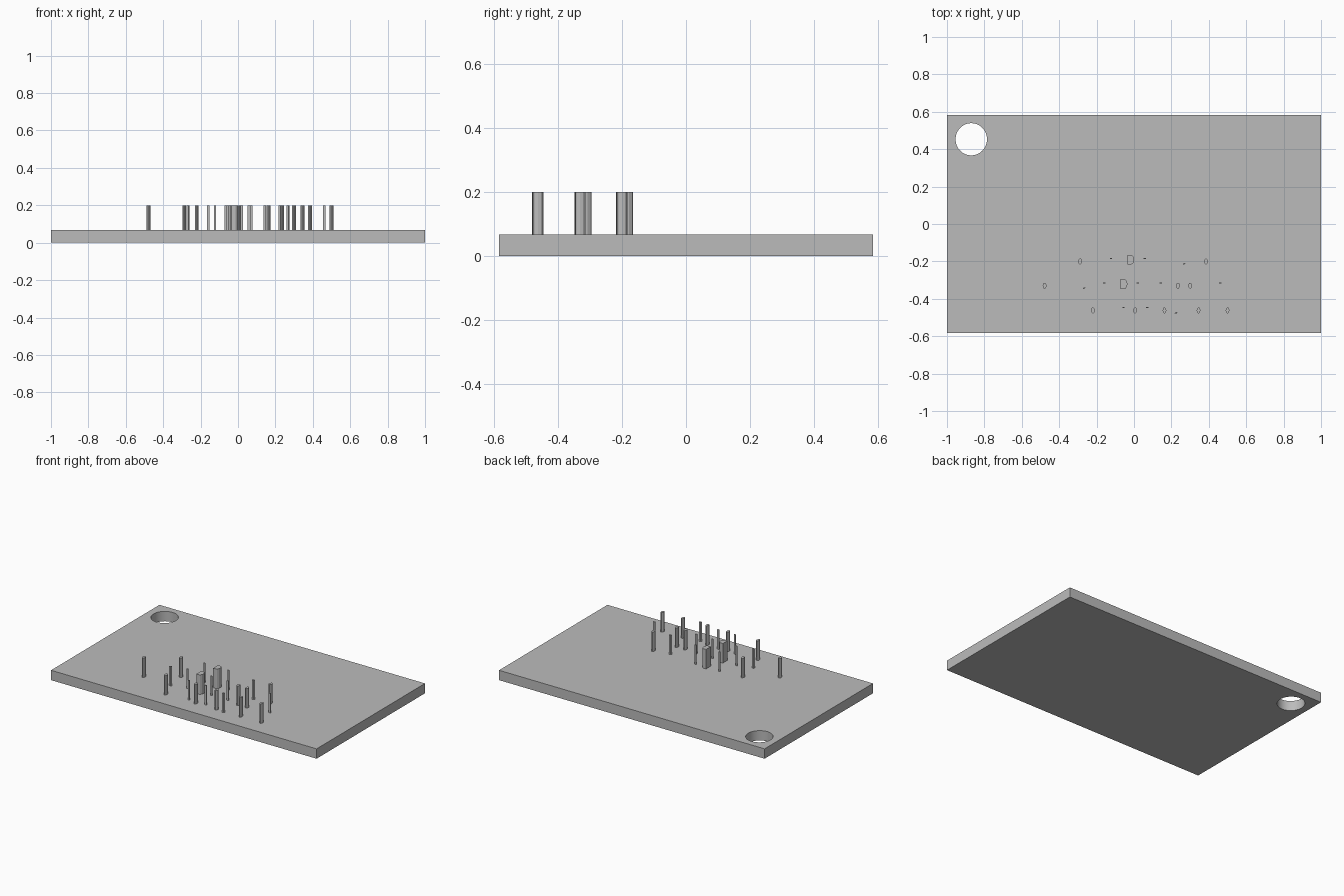
import bpy
import bmesh
from math import cos, sin, pi

cube = bpy.data.objects.get("Cube")
if cube:
    bpy.data.objects.remove(cube, do_unlink=True)

THICK, TOP = 0.067, 0.2

grey = bpy.data.materials.new("plain grey")
grey.use_nodes = True
colour = (0.5, 0.5, 0.5, 1)
grey.diffuse_color = colour
grey.node_tree.nodes["Principled BSDF"].inputs["Base Color"].default_value = colour


def prism(name, outline, x, y, z0, z1):
    """Extrude a counter-clockwise outline straight up."""
    bm = bmesh.new()
    base = bm.faces.new([bm.verts.new((x + px, y + py, z0)) for px, py in outline])
    top = bmesh.ops.extrude_face_region(bm, geom=[base], use_keep_orig=True)["geom"]
    bmesh.ops.translate(bm, vec=(0, 0, z1 - z0),
                        verts=[v for v in top if isinstance(v, bmesh.types.BMVert)])
    bmesh.ops.recalc_face_normals(bm, faces=bm.faces)
    mesh = bpy.data.meshes.new(name)
    bm.to_mesh(mesh)
    bm.free()
    mesh.materials.append(grey)
    obj = bpy.data.objects.new(name, mesh)
    bpy.context.collection.objects.link(obj)
    return obj


def ellipse(rx, ry, n):
    return [(rx * cos(2 * pi * i / n), ry * sin(2 * pi * i / n)) for i in range(n)]


def box(w, d):
    return [(-w / 2, -d / 2), (w / 2, -d / 2), (w / 2, d / 2), (-w / 2, d / 2)]


# Base plate with a through hole in the back corner
plate = prism("base_plate", box(2, 1.166), 0, 0, 0, THICK)
cutter = prism("hole_cutter", ellipse(0.084, 0.086, 64), -0.87, 0.453, -0.1, 0.3)
cutter.hide_render = True
cut = plate.modifiers.new("hole", "BOOLEAN")
cut.operation, cut.solver, cut.object = "DIFFERENCE", "EXACT", cutter
bpy.ops.object.select_all(action="DESELECT")
plate.select_set(True)
bpy.context.view_layer.objects.active = plate
bpy.ops.object.modifier_apply(modifier="hole")
bpy.data.objects.remove(cutter, do_unlink=True)
bpy.ops.object.shade_smooth_by_angle()

# Post cross-sections
half_round = [(-0.018, -0.026), (0, -0.026)]
half_round += [(0.018 * cos(a), 0.026 * sin(a)) for a in (-pi / 3, -pi / 6, 0, pi / 6, pi / 3)]
half_round += [(0, 0.026), (-0.018, 0.026)]
slanted = [(-0.008, -0.005), (0.003, -0.004), (0.008, 0.004), (-0.003, 0.003)]
sections = {
    "oval_post": ellipse(0.01, 0.016, 10),
    "thin_post": box(0.013, 0.006),
    "slanted_post": slanted,
    "half_round_post": half_round,
}

# Three rows of posts: row height, then x positions for each section
rows = [
    (-0.2, {"oval_post": [-0.288, 0.385], "thin_post": [-0.123, 0.058],
            "slanted_post": [0.267], "half_round_post": [-0.017]}),
    (-0.33, {"oval_post": [-0.478, 0.235, 0.3], "thin_post": [-0.16, 0.021, 0.144, 0.46],
             "slanted_post": [-0.267], "half_round_post": [-0.053]}),
    (-0.462, {"oval_post": [-0.22, 0.006, 0.163, 0.345, 0.5], "thin_post": [-0.056, 0.07],
              "slanted_post": [0.225]}),
]
offset = {"oval_post": 0, "thin_post": 0.015, "slanted_post": -0.013, "half_round_post": 0.009}
for y, kinds in rows:
    for kind, xs in kinds.items():
        for x in xs:
            prism(kind, sections[kind], x, y + offset[kind], THICK - 0.002, TOP)
